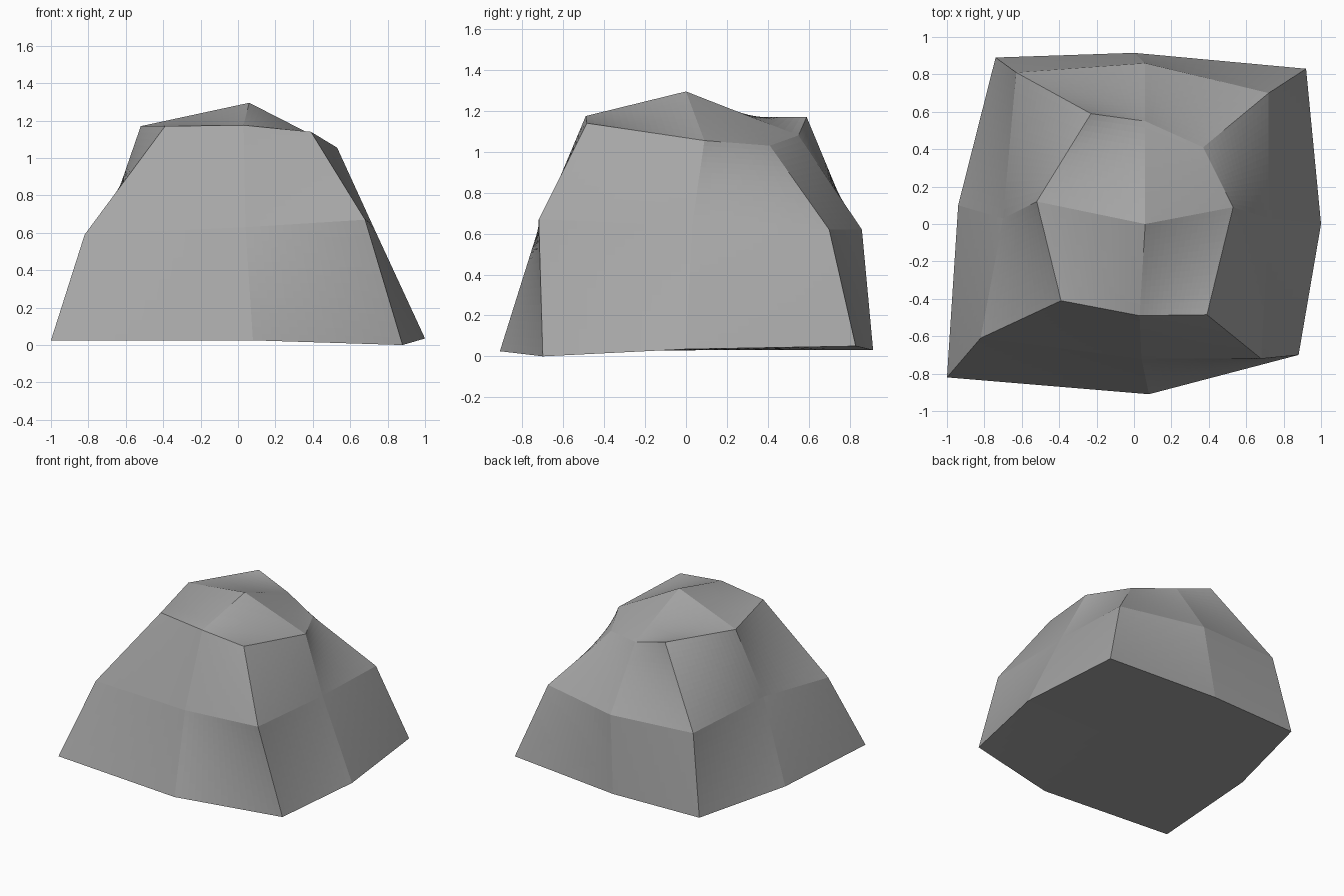
import bpy
import bmesh

if "Cube" in bpy.data.objects:
    bpy.data.objects.remove(bpy.data.objects["Cube"], do_unlink=True)

# Rock outlines, counter-clockwise from the front right corner;
# corners and side midpoints alternate
base_ring = [(-1, -.82, .025), (.08, -.91, .025), (.88, -.7, 0), (1, 0, .035),
             (.92, .83, .05), (0, .915, .03), (-.74, .89, .03), (-.94, .1, .03)]
waist_ring = [(-.82, -.61, .59), (.04, -.72, .63), (.68, -.72, .67), (.72, .03, .64),
              (.72, .7, .62), (.06, .86, .62), (-.63, .81, .64), (-.7, .03, .65)]
crown_ring = [(-.39, -.41, 1.17), (.03, -.49, 1.175), (.39, -.485, 1.14), (.53, .09, 1.055),
              (.37, .41, 1.03), (.06, .55, 1.08), (-.23, .59, 1.17), (-.52, .12, 1.17)]
peak = (.06, 0, 1.295)
underside = (0, 0, .03)


def make_material(name, color):
    material = bpy.data.materials.new(name)
    material.use_nodes = True
    material.diffuse_color = color
    shader = next(n for n in material.node_tree.nodes if n.type == "BSDF_PRINCIPLED")
    shader.inputs["Base Color"].default_value = color
    shader.inputs["Roughness"].default_value = 0.8
    return material


def bridge(bm, lower, upper):
    """Join two outlines with a band of four-sided faces."""
    count = len(lower)
    for i in range(count):
        following = (i + 1) % count
        bm.faces.new((lower[i], lower[following], upper[following], upper[i]))


def cap(bm, ring, centre):
    """Close an outline with one four-sided face for each corner."""
    middle = bm.verts.new(centre)
    for i in range(0, len(ring), 2):
        bm.faces.new((ring[i - 1], ring[i], ring[i + 1], middle))


# Boulder body: stacked outlines with a peaked top and closed underside
bm = bmesh.new()
rings = [[bm.verts.new(point) for point in outline]
         for outline in (base_ring, waist_ring, crown_ring)]
for lower, upper in zip(rings, rings[1:]):
    bridge(bm, lower, upper)
cap(bm, rings[-1], peak)
cap(bm, rings[0], underside)
bmesh.ops.recalc_face_normals(bm, faces=bm.faces)

mesh = bpy.data.meshes.new("boulder")
bm.to_mesh(mesh)
bm.free()
boulder = bpy.data.objects.new("boulder", mesh)
bpy.context.collection.objects.link(boulder)
mesh.materials.append(make_material("stone grey", (.38, .38, .38, 1)))

# Fine straight-edged division lets each facet twist gently, with crisp breaks between facets
facets = boulder.modifiers.new("twisted facets", "SUBSURF")
facets.subdivision_type = "SIMPLE"
facets.levels = facets.render_levels = 4
